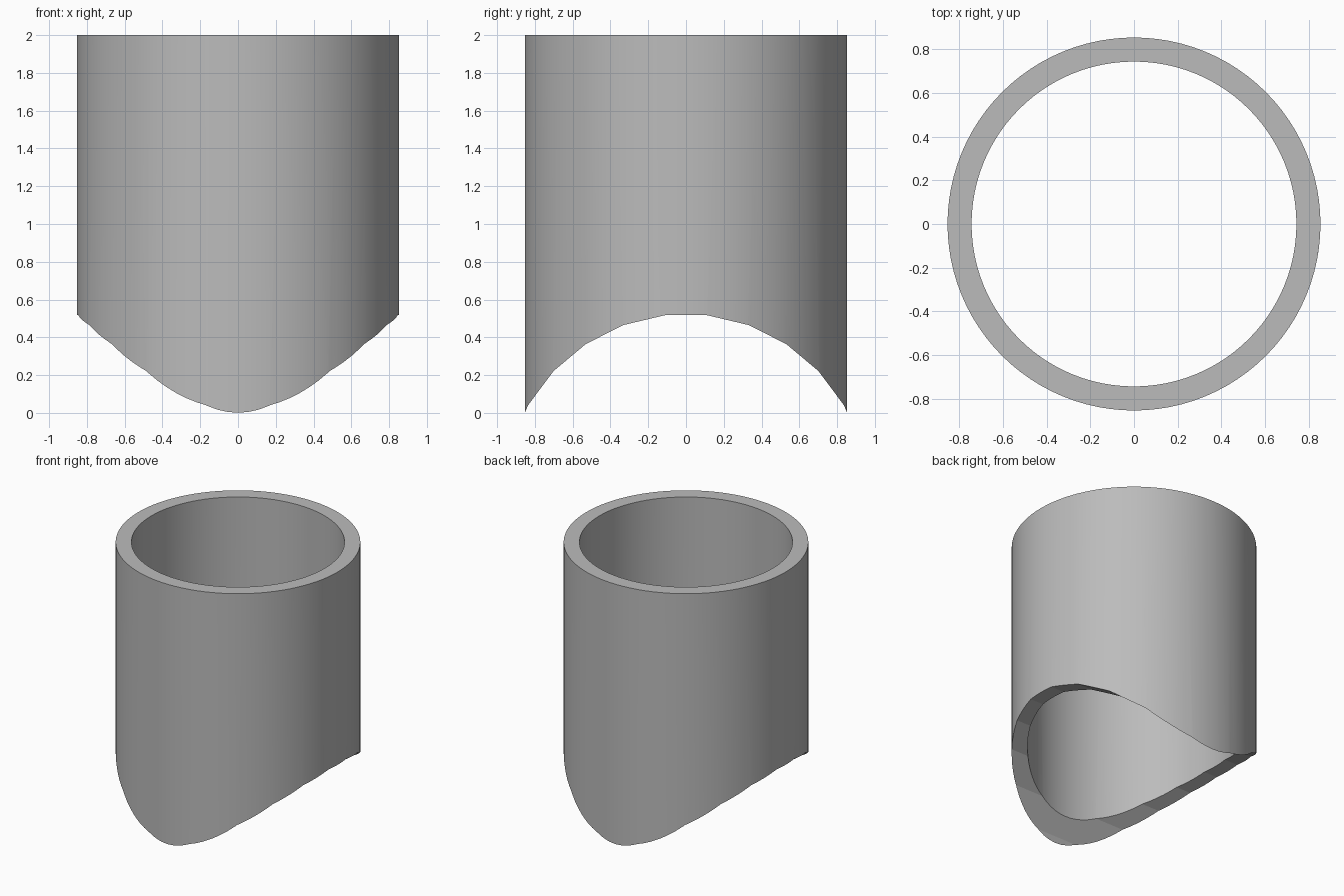
import bpy, bmesh, math
from mathutils import Matrix

OUTER, INNER, HEIGHT = 0.853, 0.743, 2.0
CUT_RADIUS, CUT_SIDES, ARCH_TOP = 0.965, 27, 0.517

cube = bpy.data.objects.get("Cube")
if cube:
    bpy.data.objects.remove(cube, do_unlink=True)

gray = bpy.data.materials.new("plain_gray")
gray.use_nodes = True
color = (0.5, 0.5, 0.5, 1.0)
gray.diffuse_color = color
gray.node_tree.nodes["Principled BSDF"].inputs["Base Color"].default_value = color


def add_object(name, bm):
    bmesh.ops.recalc_face_normals(bm, faces=bm.faces)
    mesh = bpy.data.meshes.new(name)
    bm.to_mesh(mesh)
    bm.free()
    obj = bpy.data.objects.new(name, mesh)
    bpy.context.collection.objects.link(obj)
    mesh.materials.append(gray)
    return obj


# Tube: a closed rectangular wall section spun around z
bm = bmesh.new()
section = [(INNER, 0), (OUTER, 0), (OUTER, HEIGHT), (INNER, HEIGHT)]
verts = [bm.verts.new((r, 0, z)) for r, z in section]
edges = [bm.edges.new((verts[i], verts[(i + 1) % 4])) for i in range(4)]
bmesh.ops.spin(bm, geom=verts + edges, cent=(0, 0, 0), axis=(0, 0, 1),
               angle=math.tau, steps=96, use_merge=True, use_duplicate=False)
bmesh.ops.remove_doubles(bm, verts=bm.verts, dist=0.0001)
tube = add_object("saddle_cut_tube", bm)

# Crossing pipe that carves the saddle, with one flat side facing up
bm = bmesh.new()
bmesh.ops.create_cone(bm, cap_ends=True, segments=CUT_SIDES,
                      radius1=CUT_RADIUS, radius2=CUT_RADIUS, depth=3)
half_step = math.pi / CUT_SIDES
bm.verts.ensure_lookup_table()
first = bm.verts[0].co
turn = half_step - math.atan2(first.y, first.x)
bmesh.ops.rotate(bm, verts=bm.verts, matrix=Matrix.Rotation(turn, 3, 'Z'))
# local x becomes up, local z becomes the crossing axis
bmesh.ops.rotate(bm, verts=bm.verts, matrix=Matrix.Rotation(-math.pi / 2, 3, 'Y'))
center_z = ARCH_TOP - CUT_RADIUS * math.cos(half_step)
bmesh.ops.translate(bm, verts=bm.verts, vec=(0, 0, center_z))
cutter = add_object("saddle_cutter", bm)

cut = tube.modifiers.new("saddle_cut", 'BOOLEAN')
cut.operation = 'DIFFERENCE'
cut.solver = 'EXACT'
cut.object = cutter
bpy.ops.object.select_all(action='DESELECT')
tube.select_set(True)
bpy.context.view_layer.objects.active = tube
bpy.ops.object.modifier_apply(modifier=cut.name)
bpy.data.objects.remove(cutter, do_unlink=True)

# Round walls are smooth, the saddle facets stay crisp
bpy.ops.object.shade_smooth_by_angle(angle=math.radians(8))
